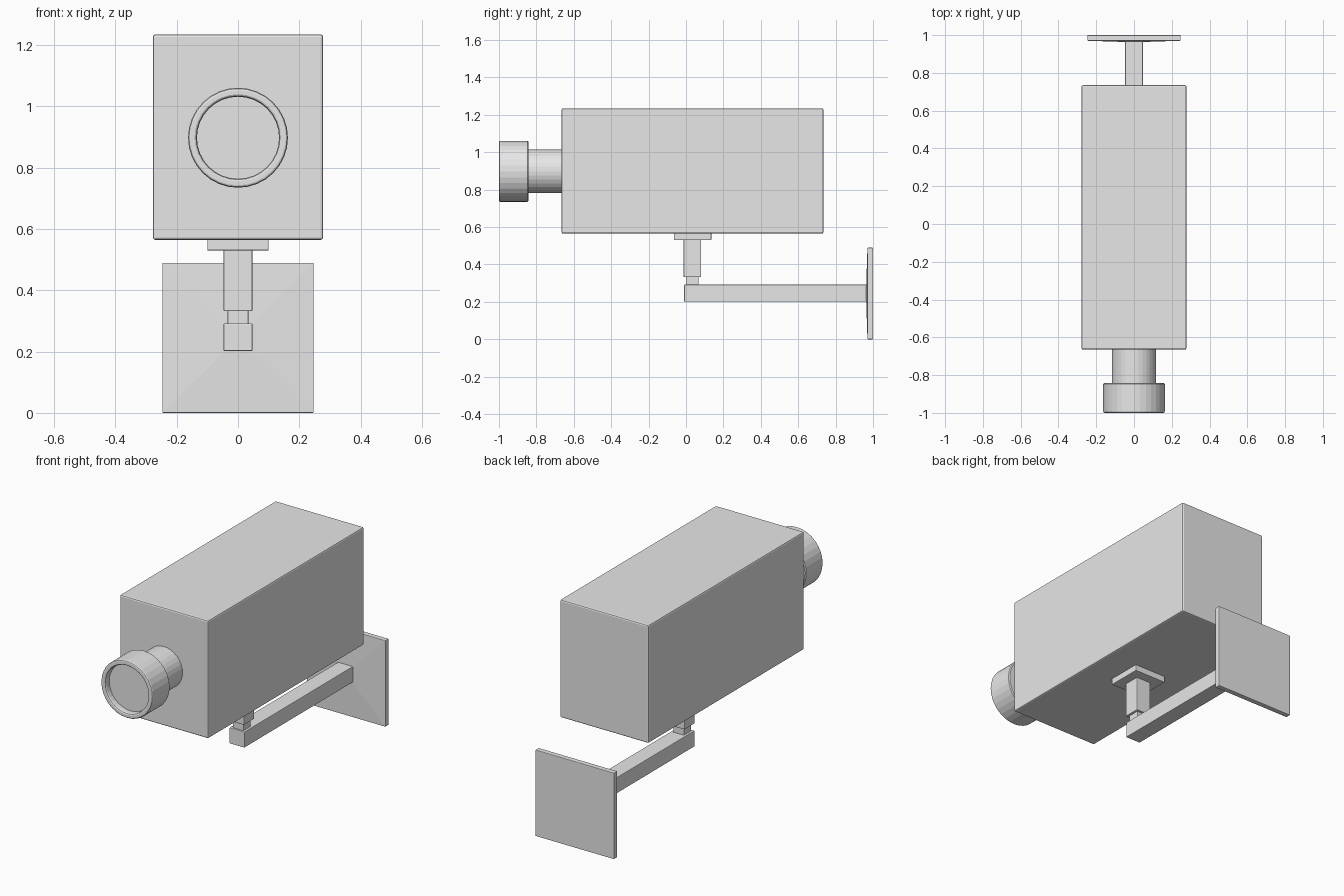
import bpy, bmesh, math
from mathutils import Matrix

if "Cube" in bpy.data.objects:
    bpy.data.objects.remove(bpy.data.objects["Cube"])

grey = bpy.data.materials.new("light grey")
grey.diffuse_color = (0.8, 0.8, 0.8, 1)
grey.use_nodes = True
grey.node_tree.nodes["Principled BSDF"].inputs["Base Color"].default_value = grey.diffuse_color


def finish(name, bm):
    bmesh.ops.recalc_face_normals(bm, faces=bm.faces)
    mesh = bpy.data.meshes.new(name)
    bm.to_mesh(mesh)
    bm.free()
    mesh.materials.append(grey)
    ob = bpy.data.objects.new(name, mesh)
    bpy.context.collection.objects.link(ob)
    return ob


def box(name, x, y, z, bevel, poke_front=0):
    """Box centred on x = 0, with half width x and y / z ranges."""
    bm = bmesh.new()
    size = Matrix.Diagonal((2 * x, y[1] - y[0], z[1] - z[0], 1))
    place = Matrix.Translation((0, sum(y) / 2, sum(z) / 2))
    bmesh.ops.create_cube(bm, size=1, matrix=place @ size)
    bmesh.ops.bevel(bm, geom=bm.edges[:], offset=bevel, segments=2,
                    profile=0.5, affect='EDGES')
    if poke_front:
        bm.normal_update()
        front = min(bm.faces, key=lambda f: f.calc_center_median().y)
        bmesh.ops.poke(bm, faces=[front], offset=poke_front)
    return finish(name, bm)


def lathe(name, profile, z, sides=32):
    """Revolve (radius, y) points around the lens axis, closing both ends."""
    bm = bmesh.new()
    rings = []
    for r, y in profile:
        rings.append([bm.verts.new((r * math.cos(a), y, z + r * math.sin(a)))
                      for a in (2 * math.pi * i / sides for i in range(sides))])
    for a, b in zip(rings, rings[1:]):
        for i in range(sides):
            j = (i + 1) % sides
            bm.faces.new((a[i], a[j], b[j], b[i]))
    bm.faces.new(rings[0])
    bm.faces.new(rings[-1])
    return finish(name, bm)


# Camera housing
box("housing", 0.278, (-0.665, 0.735), (0.565, 1.235), 0.008)

# Lens barrel and hood with recessed glass
lathe("lens", [(0.117, -0.65), (0.117, -0.842), (0.158, -0.842), (0.163, -0.847),
               (0.163, -0.993), (0.160, -0.998), (0.155, -1.0), (0.142, -1.0),
               (0.137, -0.997), (0.134, -0.99), (0.134, -0.965)], 0.898)

# Swivel mount under the housing
box("mount_plate", 0.1, (-0.065, 0.135), (0.53, 0.57), 0.003)
box("post", 0.047, (-0.013, 0.081), (0.332, 0.535), 0.004)
box("neck", 0.034, (0.0, 0.068), (0.28, 0.34), 0.003)

# Wall arm and wall plate
box("arm", 0.047, (-0.01, 0.975), (0.202, 0.292), 0.003)
box("wall_plate", 0.247, (0.97, 1.0), (0.0, 0.49), 0.003, poke_front=0.008)
